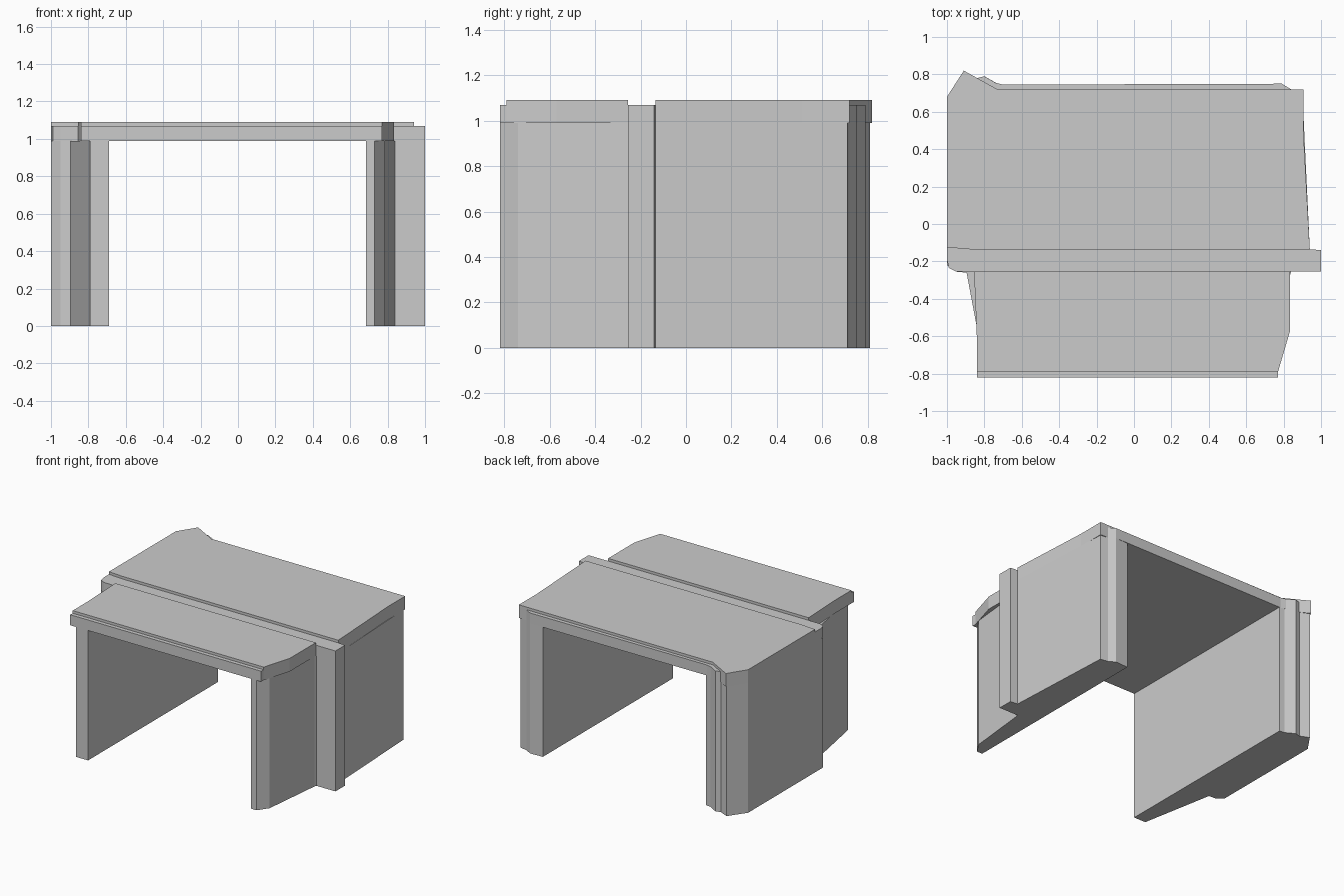
import bpy, bmesh


def prism(name, outline, z0, z1):
    """Extrude a plan outline (x, y points) from z0 up to z1."""
    bm = bmesh.new()
    base = bm.faces.new([bm.verts.new((x, y, z0)) for x, y in outline])
    top = bmesh.ops.extrude_face_region(bm, geom=[base])["geom"]
    verts = [g for g in top if isinstance(g, bmesh.types.BMVert)]
    bmesh.ops.translate(bm, verts=verts, vec=(0, 0, z1 - z0))
    bmesh.ops.recalc_face_normals(bm, faces=bm.faces)
    mesh = bpy.data.meshes.new(name)
    bm.to_mesh(mesh)
    bm.free()
    obj = bpy.data.objects.new(name, mesh)
    bpy.context.collection.objects.link(obj)
    return obj


EAVE, LEDGE, TOP = 0.99, 1.07, 1.09

# Side walls, the pilasters are part of their plan
prism("left_wall", [
    (-0.69, -0.82), (-0.79, -0.82), (-0.895, -0.26), (-0.95, -0.255),
    (-1.0, -0.22), (-1.0, 0.68), (-0.91, 0.81), (-0.84, 0.78),
    (-0.80, 0.79), (-0.73, 0.75), (-0.69, 0.745)], 0, EAVE)
prism("right_wall", [
    (0.685, -0.82), (0.73, -0.82), (0.785, -0.74), (0.835, -0.27),
    (0.84, -0.255), (1.0, -0.255), (1.0, -0.14), (0.94, -0.135),
    (0.90, 0.71), (0.84, 0.72), (0.79, 0.75), (0.685, 0.745)], 0, EAVE)

# Front roof slab with its thin raised panel
front_side = [(0.77, -0.79), (0.835, -0.57), (0.835, -0.255),
              (-0.855, -0.255), (-0.84, -0.61), (-0.84, -0.79)]
prism("front_roof_slab", [(-0.84, -0.82), (0.77, -0.82)] + front_side, EAVE, LEDGE)
prism("front_roof_panel", front_side, LEDGE, TOP)

# Sunken cross band between the roof halves
prism("cross_band", [
    (-0.95, -0.255), (1.0, -0.255), (1.0, -0.14), (0.94, -0.135),
    (-0.88, -0.135), (-1.0, -0.125), (-1.0, -0.19), (-0.99, -0.235)], EAVE, LEDGE)

# Back roof with its kicked-out corner
prism("back_roof", [
    (-1.0, -0.125), (-0.88, -0.135), (0.94, -0.135), (0.905, 0.51),
    (0.905, 0.72), (-0.73, 0.72), (-0.91, 0.82), (-1.0, 0.68)], EAVE, TOP)

# Lintel ledge along the back edge
prism("back_ledge", [
    (-0.73, 0.72), (0.84, 0.72), (0.79, 0.75), (-0.70, 0.745),
    (-0.74, 0.755), (-0.80, 0.79), (-0.84, 0.78)], EAVE, LEDGE)
